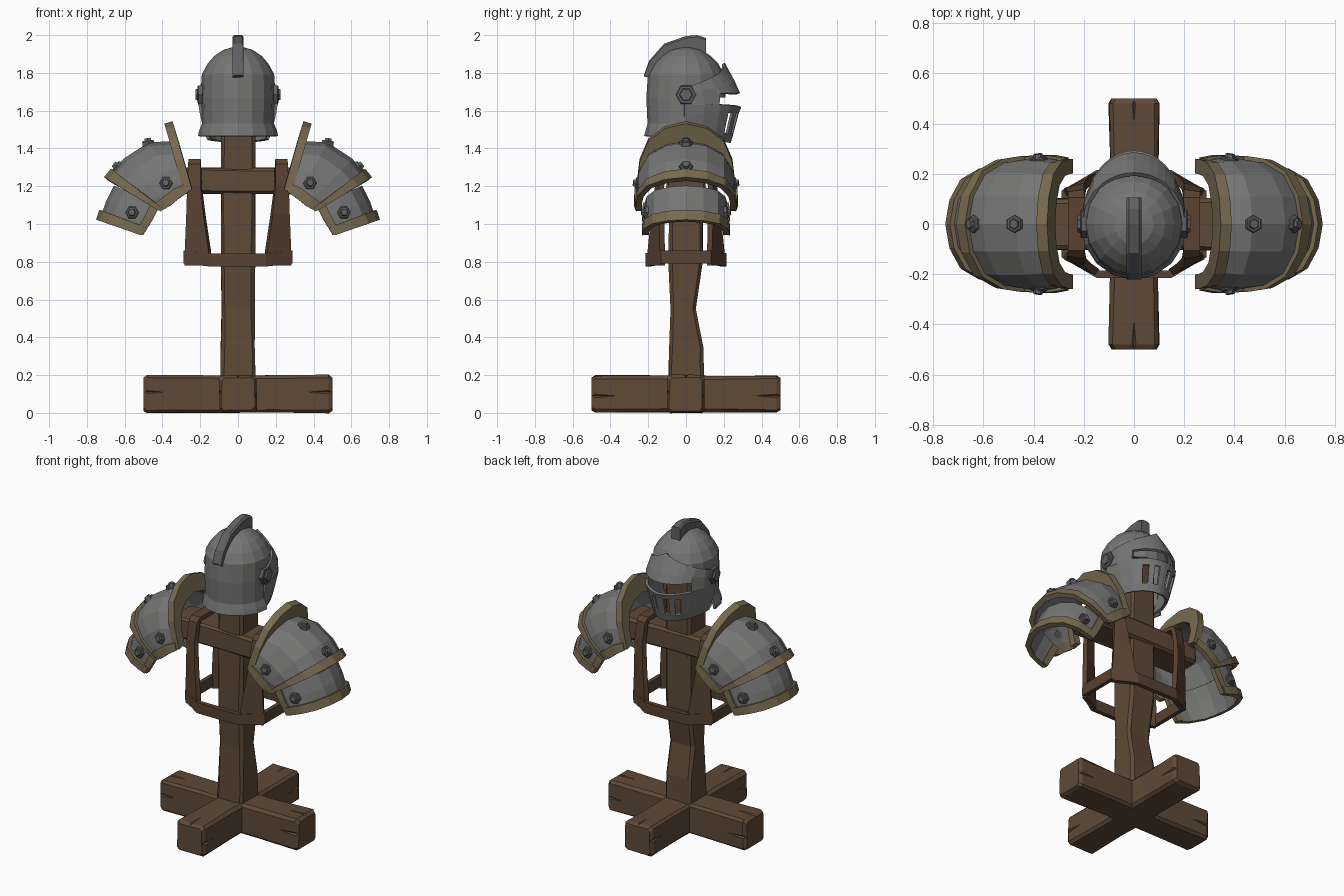
import bpy, bmesh, random
from math import sin, cos, radians, pi
from mathutils import Vector

random.seed(4)
cube = bpy.data.objects.get("Cube")
if cube:
    bpy.data.objects.remove(cube)


def material(name, color):
    m = bpy.data.materials.new(name)
    m.use_nodes = True
    m.diffuse_color = (*color, 1)
    m.node_tree.nodes["Principled BSDF"].inputs["Base Color"].default_value = (*color, 1)
    return m


WOOD = material("wood", (0.115, 0.068, 0.038))
LEATHER = material("leather", (0.1, 0.055, 0.031))
STEEL = material("steel", (0.18, 0.18, 0.178))
DARK = material("dark_steel", (0.12, 0.12, 0.124))
BRASS = material("dull_brass", (0.19, 0.145, 0.08))


def finish(name, bm, mat, thick=0, recalc=False):
    if recalc:
        bmesh.ops.recalc_face_normals(bm, faces=bm.faces)
    me = bpy.data.meshes.new(name)
    bm.to_mesh(me)
    bm.free()
    me.materials.append(mat)
    ob = bpy.data.objects.new(name, me)
    bpy.context.scene.collection.objects.link(ob)
    if thick:
        mod = ob.modifiers.new("thickness", "SOLIDIFY")
        mod.thickness, mod.offset = thick, 0
    return ob


def grid(name, rows, mat, thick=0, cyclic=False, caps=(), drop=None):
    """Skin rows of points; drop(row, column, centre) leaves holes."""
    bm = bmesh.new()
    vs = [[bm.verts.new(p) for p in row] for row in rows]
    n = len(rows[0])
    for i in range(len(rows) - 1):
        for j in range(n if cyclic else n - 1):
            k = (j + 1) % n
            quad = (vs[i][j], vs[i][k], vs[i + 1][k], vs[i + 1][j])
            if not (drop and drop(i, j, sum((v.co for v in quad), Vector()) / 4)):
                bm.faces.new(quad)
    for c in caps:
        bm.faces.new(vs[c])
    loose = [v for v in bm.verts if not v.link_faces]
    bmesh.ops.delete(bm, geom=loose, context="VERTS")
    return finish(name, bm, mat, thick, recalc=not thick)


def beam(name, axis, stations, mat, chamfer=0.016, wear=0.004):
    """Chamfered timber; stations are (position, centre u, centre v, half u, half v)."""
    rows = []
    for pos, cu, cv, a, b in stations:
        c, row = chamfer, []
        for u, v in ((a, b - c), (a - c, b), (c - a, b), (-a, b - c),
                     (-a, c - b), (c - a, -b), (a - c, -b), (a, c - b)):
            u += cu + random.uniform(-wear, wear)
            v += cv + random.uniform(-wear, wear)
            row.append({"x": (pos, u, v), "y": (u, pos, v), "z": (u, v, pos)}[axis])
        rows.append(row)
    return grid(name, rows, mat, cyclic=True, caps=(0, -1))


def prism(name, center, normal, layers, mat):
    """Stacked hexagons along a normal; layers are (height, radius)."""
    q = Vector(normal).to_track_quat("Z", "Y")
    rows = [[Vector(center) + q @ Vector((r * cos(k * pi / 3), r * sin(k * pi / 3), h))
             for k in range(6)] for h, r in layers]
    return grid(name, rows, mat, cyclic=True, caps=(0, -1))


def crack(ob, pos, inward):
    """Split a timber end with a tapered notch."""
    bm = bmesh.new()
    bmesh.ops.create_cone(bm, cap_ends=True, segments=4, radius1=0.022, radius2=0.001, depth=0.26)
    q = Vector(inward).to_track_quat("Z", "Y")
    for v in bm.verts:
        v.co = q @ v.co + Vector(pos)
    cutter = finish("crack_cutter", bm, WOOD)
    mod = ob.modifiers.new("crack", "BOOLEAN")
    mod.object, mod.operation, mod.solver = cutter, "DIFFERENCE", "EXACT"
    cutter.hide_render = True
    bpy.context.view_layer.objects.active = ob
    bpy.ops.object.modifier_apply(modifier=mod.name)
    bpy.data.objects.remove(cutter)


# Crossed feet with split ends
for axis, name, h in (("x", "side_foot_beam", 0.1), ("y", "long_foot_beam", 0.098)):
    ends = [(s, 0, 0.1, r, h - d) for s, r, d in
            ((-.5, .088, .012), (-.48, .1, 0), (-.2, .095, .001), (0, .095, .002),
             (.2, .095, .001), (.48, .1, 0), (.5, .088, .012))]
    foot = beam(name, axis, ends, WOOD, wear=0.003)
    for s in (-1, 1):
        for u, v in ((0, 0.2), (-0.1, 0.11), (0.1, 0.09)):
            if axis == "x":
                crack(foot, (s * 0.5, u, v), (-s, 0, 0))
            else:
                crack(foot, (u, s * 0.5, v), (0, -s, 0))

# Post and shoulder bar
beam("post", "z", [(0.12, 0, 0, .092, .095), (0.35, 0, 0, .09, .09), (0.55, 0, -.015, .087, .064),
                   (0.8, 0, 0, .088, .09), (1.15, 0, 0, .09, .09), (1.5, 0, 0, .09, .092),
                   (1.74, 0, 0, .09, .09)], WOOD)
beam("shoulder_bar", "x", [(-.4, 0, 1.23, .09, .062), (-.38, 0, 1.23, .1, .072), (0, 0, 1.23, .1, .068),
                           (.38, 0, 1.225, .105, .07), (.4, 0, 1.225, .092, .06)], WOOD)

# Chest harness: belt ring and a strap over each shoulder
corners = [(.145, -.2), (.275, -.125), (.275, .125), (.145, .2),
           (-.145, .2), (-.275, .125), (-.275, -.125), (-.145, -.2)]
grid("harness_belt", [[(x, y, z + (0.015 if abs(y) < .15 else 0)) for x, y in corners]
                      for z in (0.775, 0.845)], LEATHER, 0.03, cyclic=True)
half = [(.78, .145, .195, .275, .125), (.86, .15, .19, .275, .125), (1.05, .178, .17, .268, .13),
        (1.2, .195, .15, .265, .13), (1.31, .197, .125, .262, .115), (1.33, .197, .1, .262, .1)]
for s, side in ((1, "left"), (-1, "right")):
    rows = [[(s * xi, -yi, z), (s * xo, -yo, z)] for z, xi, yi, xo, yo in half]
    rows += [[(s * xi, yi, z), (s * xo, yo, z)] for z, xi, yi, xo, yo in reversed(half)]
    grid(side + "_harness_strap", rows, LEATHER, 0.03)

# Shoulder guards: arches given as (crown x, crown z, foot x, foot z, half width)
ARCH = [(-1, 0), (-.99, .2), (-.95, .45), (-.77, .75), (-.42, .93), (0, 1)]
ARCH += [(-y, h) for y, h in reversed(ARCH[:-1])]


def arch(a, s, pts=ARCH):
    cx, cz, fx, fz, w = a
    return [(s * (fx + (cx - fx) * h), w * y, fz + (cz - fz) * h) for y, h in pts]


def blend(a, b, t):
    return [p + (q - p) * t for p, q in zip(a, b)]


UPPER = [(.355, 1.43, .265, 1.18, .245), (.47, 1.425, .32, 1.145, .255),
         (.6, 1.34, .37, 1.105, .255), (.685, 1.235, .42, 1.075, .245)]
LOWER = [(.65, 1.2, .425, 1.1, .21), (.69, 1.12, .46, 1.03, .213), (.727, 1.015, .51, .945, .208)]
for s, side in ((1, "left"), (-1, "right")):
    for name, arches, start in (("upper", UPPER, 0.62), ("lower", LOWER, 0.55)):
        label = f"{side}_{name}_shoulder_"
        grid(label + "plate", [arch(a, s) for a in arches], STEEL, 0.016)
        # Outer rim and the straight edge trims
        rim = [blend(arches[-2], arches[-1], t) for t in (start, 1.05)]
        rim = [[c[0] + .008, c[1] + .008, c[2], c[3], c[4] + .008] for c in rim]
        grid(label + "rim", [arch(a, s) for a in rim], BRASS, 0.032)
        for e, end in ((-1, "front"), (1, "back")):
            edge = [(e * 1.02, -.04), (e * 1.01, .14)]
            grid(label + end + "_trim", [arch(a, s, edge) for a in arches], BRASS, 0.03)
    # Standing collar around the neck opening
    collar = [arch((.335, 1.43, .265, 1.185, .2), s), arch((.368, 1.538, .265, 1.175, .258), s)]
    grid(side + "_shoulder_collar", collar, BRASS, 0.045)
    # Studs
    studs = [((.475, 0, 1.425), (.15, 0, 1)), ((.635, 0, 1.3), (.8, 0, .6))]
    for y in (-1, 1):
        studs += [((.38, y * .25, 1.215), (.1, y, .15)), ((.56, y * .207, 1.06), (.1, y, .1))]
    for i, ((x, y, z), (nx, ny, nz)) in enumerate(studs):
        prism(f"{side}_shoulder_stud_{i + 1}", (s * x, y, z), (s * nx, ny, nz),
              [(-.01, .036), (.012, .036), (.017, .03), (.017, .022), (.03, .018)], DARK)

# Helmet skull with an open face and a flared neck
SKULL = [(1.465, .205, .215), (1.49, .2, .208), (1.53, .184, .197), (1.67, .188, .203), (1.79, .185, .195),
         (1.845, .155, .165), (1.885, .12, .125), (1.915, .075, .08), (1.93, .025, .025)]
rows = [[(rx * cos(k * pi / 8), ry * sin(k * pi / 8), z) for k in range(16)] for z, rx, ry in SKULL]
grid("helmet_skull", rows, STEEL, 0.014, cyclic=True, caps=(-1,),
     drop=lambda i, j, c: c.y > 0.02 and c.z < 1.7)

# Visor: pointed brow plate, eye slit, and a lower plate with breathing slots
ANGLES = [0, 8, 17, 27, 36, 50, 51, 70, 92]
ANGLES = [-a for a in reversed(ANGLES[1:])] + ANGLES


def visor_row(rx, ry, height):
    return [(rx * sin(radians(a)), ry * cos(radians(a)), height(abs(a))) for a in ANGLES]


brow = [visor_row(.198, .198, lambda a: 1.85 - .13 * (a / 92) ** 0.8),
        visor_row(.202, .25, lambda a: 1.755 - .065 * a / 92),
        visor_row(.203, .278, lambda a: 1.69 if a <= 50 else 1.63)]
grid("helmet_brow_plate", brow, STEEL, 0.016)
jaw = [visor_row(.203, .285, lambda a: 1.622 + .02 * a / 92),
       visor_row(.195, .272, lambda a: 1.59),
       visor_row(.17, .243, lambda a: 1.48),
       visor_row(.155, .228, lambda a: 1.43 + .02 * a / 92)]
slots = [i for i, (a, b) in enumerate(zip(ANGLES, ANGLES[1:]))
         if {abs(a), abs(b)} in ({8, 17}, {27, 36})]
grid("helmet_lower_visor", jaw, STEEL, 0.016, drop=lambda i, j, c: i == 1 and j in slots)

# Crest along the crown
CREST = [(-.222, 1.79, -.19, 1.775), (-.195, 1.865, -.15, 1.84), (-.115, 1.955, -.09, 1.895),
         (0, 1.995, 0, 1.92), (.06, 2.0, .05, 1.915), (.105, 1.985, .105, 1.89)]
rows = [[(-.03, yi, zi), (-.03, yo, zo - .01), (-.02, yo, zo), (.02, yo, zo),
         (.03, yo, zo - .01), (.03, yi, zi)] for yo, zo, yi, zi in CREST]
grid("helmet_crest", rows, DARK, cyclic=True, caps=(0, -1))

# Visor pivots
for s, side in ((1, "left"), (-1, "right")):
    prism(side + "_visor_pivot", (s * .188, 0, 1.685), (s, 0, 0),
          [(0, .056), (.022, .056), (.026, .05), (.026, .036), (.037, .032)], DARK)
